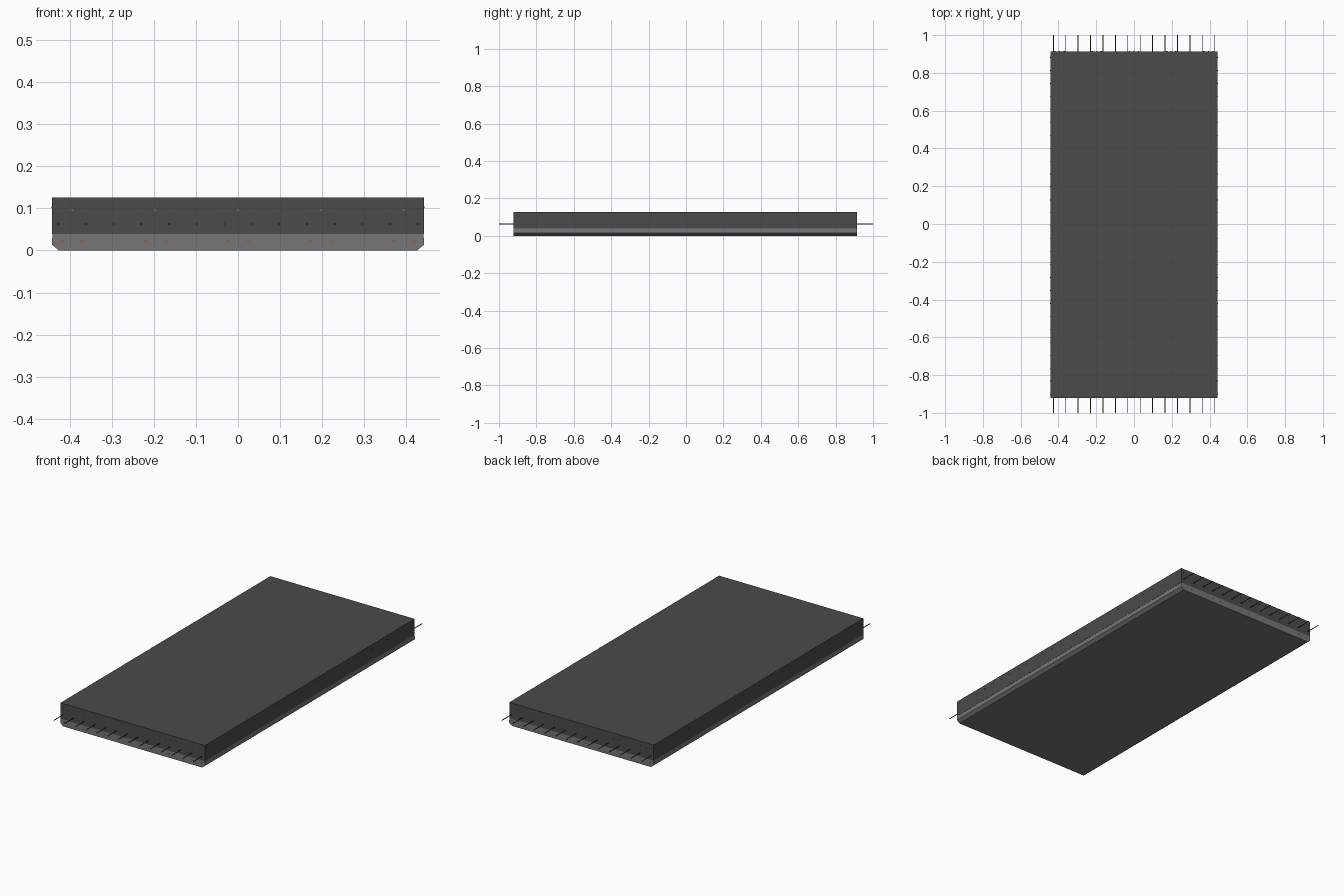
import bpy, bmesh, math
from mathutils import Vector

if "Cube" in bpy.data.objects:
    bpy.data.objects.remove(bpy.data.objects["Cube"])

Y0, Y1 = -0.921, 0.914   # slab ends


def material(name, rgb):
    m = bpy.data.materials.new(name)
    m.diffuse_color = (*rgb, 1)
    m.use_nodes = True
    m.node_tree.nodes["Principled BSDF"].inputs["Base Color"].default_value = m.diffuse_color
    return m


dark = material("topping_concrete", (0.07, 0.07, 0.07))
light = material("precast_concrete", (0.18, 0.18, 0.18))
rust = material("rust_steel", (0.35, 0.11, 0.03))
brown = material("brown_steel", (0.12, 0.05, 0.02))


def finish(name, bm, mat):
    bmesh.ops.recalc_face_normals(bm, faces=bm.faces)
    me = bpy.data.meshes.new(name)
    bm.to_mesh(me)
    bm.free()
    ob = bpy.data.objects.new(name, me)
    bpy.context.collection.objects.link(ob)
    me.materials.append(mat)
    return ob


def extrude_profile(name, half, mat):
    """Mirror a half profile (x, z) and extrude it along y."""
    pts = half + [(-x, z) for x, z in reversed(half)]
    bm = bmesh.new()
    f = bm.faces.new([bm.verts.new((x, Y0, z)) for x, z in pts])
    r = bmesh.ops.extrude_face_region(bm, geom=[f])
    verts = [v for v in r["geom"] if isinstance(v, bmesh.types.BMVert)]
    bmesh.ops.translate(bm, verts=verts, vec=(0, Y1 - Y0, 0))
    return finish(name, bm, mat)


def bars(name, segments, radius, mat, sides=8):
    """Round bars between pairs of points, joined in one object."""
    bm = bmesh.new()
    for a, b in segments:
        a, b = Vector(a), Vector(b)
        d = b - a
        m = d.to_track_quat('Z', 'Y').to_matrix().to_4x4()
        m.translation = (a + b) / 2
        bmesh.ops.create_cone(bm, cap_ends=True, segments=sides, radius1=radius,
                              radius2=radius, depth=d.length, matrix=m)
    ob = finish(name, bm, mat)
    for p in ob.data.polygons:
        p.use_smooth = len(p.vertices) == 4
    return ob


# Precast plank with chamfered lower edges, and the cast topping above it
extrude_profile("precast_plank",
                [(0.426, 0), (0.443, 0.014), (0.443, 0.02), (0.441, 0.039)], light)
extrude_profile("topping", [(0.442, 0.039), (0.442, 0.126)], dark)

# Joint bars sticking out of both ends
xs = [-0.427 + 0.0657 * i for i in range(14)]
bars("joint_bars", [((x, -1, 0.063), (x, 1, 0.063)) for x in xs], 0.0022, brown)

# Paired strands in the plank
strand_x = [c + s * 0.024 for c in (-0.394, -0.197, 0, 0.197, 0.394) for s in (-1, 1)]
bars("plank_strands", [((x, Y0 - 0.001, 0.023), (x, Y1 + 0.001, 0.023))
                       for x in strand_x], 0.0035, rust)

# Upper long bars: one above each strand pair, and the mesh bars
bars("truss_top_bars", [((x, Y0 - 0.001, 0.096), (x, Y1 + 0.001, 0.096))
                        for x in (-0.394, -0.197, 0, 0.197, 0.394)], 0.0028, rust)
bars("mesh_long_bars", [((x, Y0 - 0.001, 0.1), (x, Y1 + 0.001, 0.1))
                        for x in xs], 0.0022, brown)

# Cross bars of the upper mesh, ending just outside the long sides
bars("mesh_cross_bars", [((-0.4435, y, 0.103), (0.4435, y, 0.103))
                         for y in [-0.9 + 0.0685 * i for i in range(27)]], 0.0018, brown)
